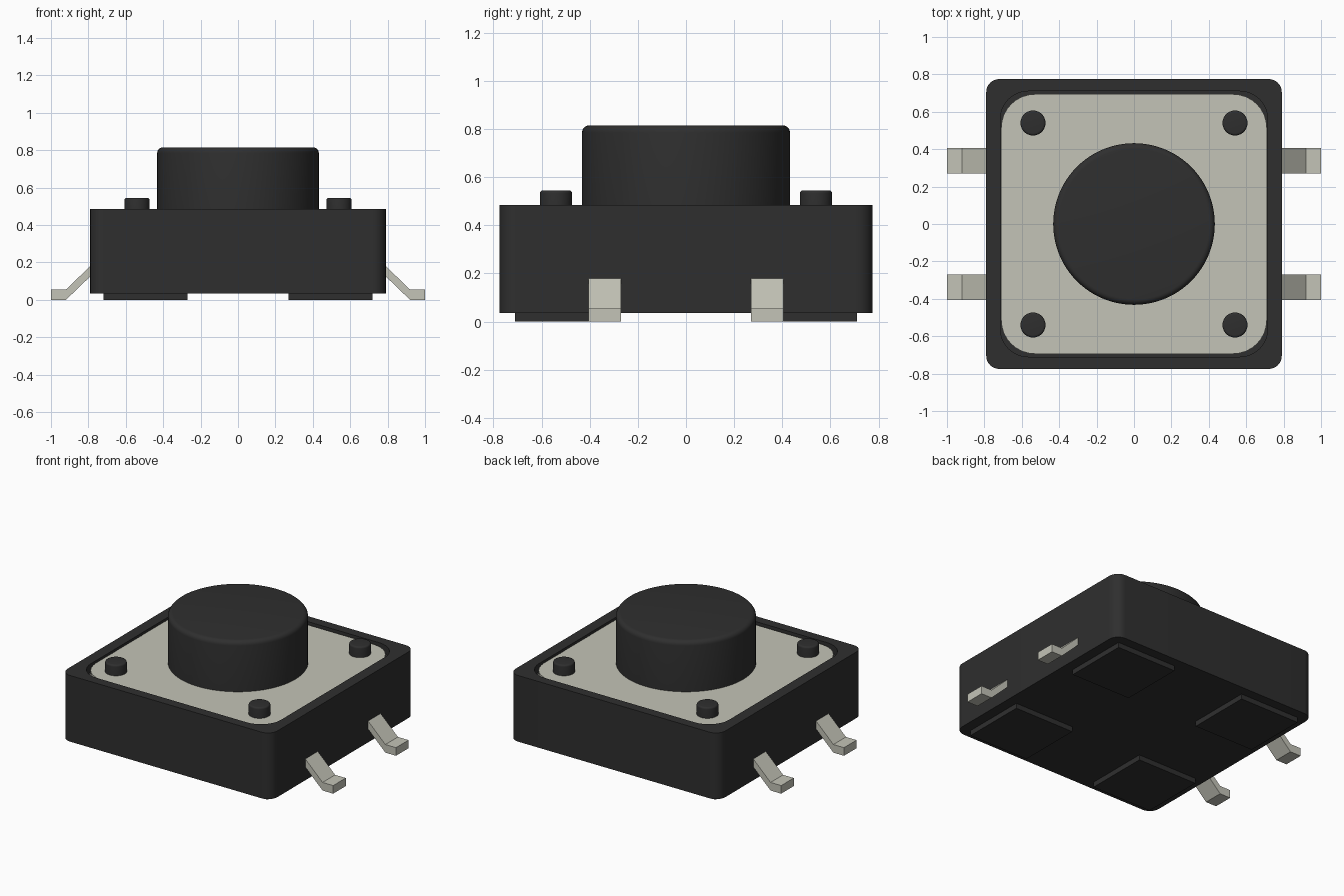
import bpy
import bmesh
import math

cube = bpy.data.objects.get("Cube")
if cube:
    bpy.data.objects.remove(cube, do_unlink=True)


def material(name, colour):
    mat = bpy.data.materials.new(name)
    mat.use_nodes = True
    mat.diffuse_color = (*colour, 1)
    mat.node_tree.nodes["Principled BSDF"].inputs["Base Color"].default_value = (*colour, 1)
    return mat


BLACK = material("black plastic", (0.028, 0.028, 0.028))
METAL = material("pale metal", (0.55, 0.55, 0.475))


def rounded_rect(hx, hy, r, steps=8):
    """Counter-clockwise outline of a rectangle with rounded corners."""
    pts = []
    for i, (sx, sy) in enumerate([(1, 1), (-1, 1), (-1, -1), (1, -1)]):
        for k in range(steps + 1):
            a = math.radians(90 * (i + k / steps))
            pts.append((sx * (hx - r) + r * math.cos(a), sy * (hy - r) + r * math.sin(a)))
    return pts


def loft(name, rings, mat, angle=30):
    """Skin a stack of (outline, z) rings and cap both ends."""
    bm = bmesh.new()
    loops = [[bm.verts.new((x, y, z)) for x, y in pts] for pts, z in rings]
    n = len(loops[0])
    for a, b in zip(loops, loops[1:]):
        for i in range(n):
            j = (i + 1) % n
            bm.faces.new((a[i], a[j], b[j], b[i]))
    bm.faces.new(loops[0][::-1])
    bm.faces.new(loops[-1])
    bmesh.ops.recalc_face_normals(bm, faces=bm.faces)
    return finish(name, bm, mat, angle)


def finish(name, bm, mat, angle=None):
    mesh = bpy.data.meshes.new(name)
    bm.to_mesh(mesh)
    bm.free()
    mesh.materials.append(mat)
    obj = bpy.data.objects.new(name, mesh)
    bpy.context.collection.objects.link(obj)
    if angle:
        bpy.ops.object.select_all(action="DESELECT")
        obj.select_set(True)
        bpy.context.view_layer.objects.active = obj
        bpy.ops.object.shade_smooth_by_angle(angle=math.radians(angle))
    return obj


def circle(x, y, r, n):
    return [(x + r * math.cos(2 * math.pi * i / n), y + r * math.sin(2 * math.pi * i / n))
            for i in range(n)]


def round_post(name, x, y, r, z0, z1, bevel, n):
    """Upright cylinder with a rounded top edge."""
    rings = [(circle(x, y, r, n), z0)]
    for k in range(6):
        a = math.radians(18 * k)
        rings.append((circle(x, y, r - bevel * (1 - math.cos(a)), n),
                      z1 - bevel * (1 - math.sin(a))))
    return loft(name, rings, BLACK)


def sides(sx, sy):
    return ("back" if sy > 0 else "front") + "_" + ("left" if sx > 0 else "right")


# Housing with a shallow recess in its top
outer = rounded_rect(0.79, 0.775, 0.07)
recess = rounded_rect(0.715, 0.71, 0.15)
loft("housing", [(outer, 0.035), (outer, 0.485), (recess, 0.485), (recess, 0.43)], BLACK)

# Metal cover plate lying in the recess
plate = rounded_rect(0.71, 0.694, 0.18)
loft("cover_plate", [(plate, 0.425), (plate, 0.472)], METAL)

# Push button
round_post("push_button", 0, 0, 0.432, 0.45, 0.815, 0.03, 96)

for sx in (1, -1):
    for sy in (1, -1):
        where = sides(sx, sy)
        # Rivet heads on the cover
        round_post("rivet_" + where, sx * 0.54, sy * 0.54, 0.067, 0.45, 0.545, 0.012, 32)

        # Square standoff pads under the housing
        pad = [(sx * 0.495 + dx * 0.225, sy * 0.49 + dy * 0.22)
               for dx, dy in ((-1, -1), (1, -1), (1, 1), (-1, 1))]
        loft("pad_" + where, [(pad, 0), (pad, 0.045)], BLACK, None)

        # Bent terminals: side profile in x and z, extruded along y
        profile = [(0.76, 0.209), (0.92, 0.055), (1.0, 0.055),
                   (1.0, 0), (0.92, 0), (0.76, 0.154)]
        bm = bmesh.new()
        face = bm.faces.new([bm.verts.new((sx * x, sy * 0.27, z)) for x, z in profile])
        ext = bmesh.ops.extrude_face_region(bm, geom=[face])
        moved = [v for v in ext["geom"] if isinstance(v, bmesh.types.BMVert)]
        bmesh.ops.translate(bm, verts=moved, vec=(0, sy * 0.135, 0))
        bmesh.ops.recalc_face_normals(bm, faces=bm.faces)
        finish("terminal_" + where, bm, METAL)
